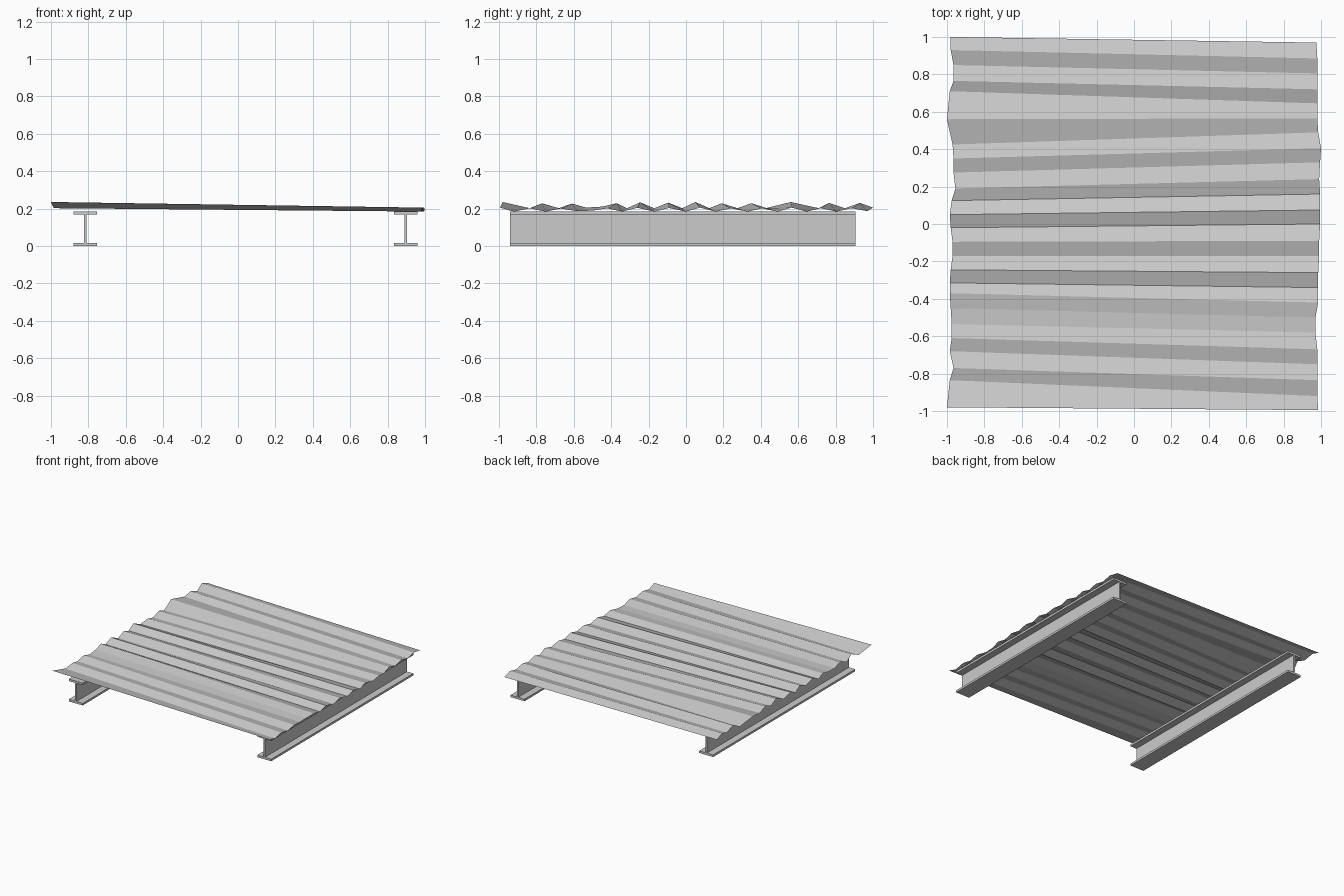
import bpy, bmesh


def mesh_object(name, bm):
    mesh = bpy.data.meshes.new(name)
    bm.to_mesh(mesh)
    bm.free()
    obj = bpy.data.objects.new(name, mesh)
    bpy.context.collection.objects.link(obj)
    return obj


# I-beams: one half profile, mirrored and extruded along y
def i_beam(name, cx, y0=-0.94, y1=0.905):
    w, t, h, f = 0.063, 0.006, 0.184, 0.017
    half = [(w, 0), (w, f), (t, f), (t, h - f), (w, h - f), (w, h)]
    outline = half + [(-x, z) for x, z in reversed(half)]
    bm = bmesh.new()
    face = bm.faces.new([bm.verts.new((cx + x, y0, z)) for x, z in outline])
    ext = bmesh.ops.extrude_face_region(bm, geom=[face])
    verts = [v for v in ext["geom"] if isinstance(v, bmesh.types.BMVert)]
    bmesh.ops.translate(bm, vec=(0, y1 - y0, 0), verts=verts)
    bmesh.ops.recalc_face_normals(bm, faces=bm.faces)
    return mesh_object(name, bm)


i_beam("left_beam", -0.817)
i_beam("right_beam", 0.897)

# Bent corrugated sheet: folds as (left x, left y, right x, right y, height 0..1)
folds = [
    (-0.98, 1.00, 0.975, 0.97, 0.1), (-0.98, 0.93, 0.98, 0.885, 0.85),
    (-0.965, 0.85, 0.98, 0.805, 0), (-0.965, 0.765, 0.98, 0.72, 0.85),
    (-0.985, 0.71, 0.98, 0.645, 0), (-1.0, 0.56, 0.98, 0.565, 1),
    (-0.97, 0.425, 0.985, 0.49, 0), (-0.965, 0.35, 1.0, 0.405, 0.8),
    (-0.965, 0.275, 0.995, 0.33, 0), (-0.955, 0.19, 0.99, 0.24, 0.8),
    (-0.975, 0.125, 0.995, 0.16, 0), (-0.985, 0.05, 0.995, 0.075, 1),
    (-0.98, -0.02, 0.995, 0.0, 0), (-0.97, -0.095, 0.99, -0.09, 0.9),
    (-0.97, -0.17, 0.99, -0.17, 0), (-0.98, -0.245, 0.985, -0.26, 0.95),
    (-0.985, -0.315, 0.985, -0.34, 0), (-0.985, -0.37, 0.985, -0.42, 0.8),
    (-0.98, -0.45, 0.97, -0.50, 0.25), (-0.975, -0.535, 0.97, -0.58, 0.1),
    (-0.975, -0.61, 0.98, -0.67, 0.75), (-0.985, -0.68, 0.98, -0.75, 0),
    (-0.965, -0.77, 0.98, -0.835, 0.8), (-0.985, -0.835, 0.98, -0.92, 0),
    (-1.0, -0.98, 0.985, -0.995, 1),
]
bm = bmesh.new()
rows = []
for lx, ly, rx, ry, h in folds:
    a = bm.verts.new((lx, ly, 0.202 + 0.033 * h))
    b = bm.verts.new((rx, ry, 0.184 + 0.021 * h))
    rows.append((a, b))
for (a, b), (c, d) in zip(rows, rows[1:]):
    bm.faces.new((c, d, b, a))
mesh_object("corrugated_sheet", bm)
